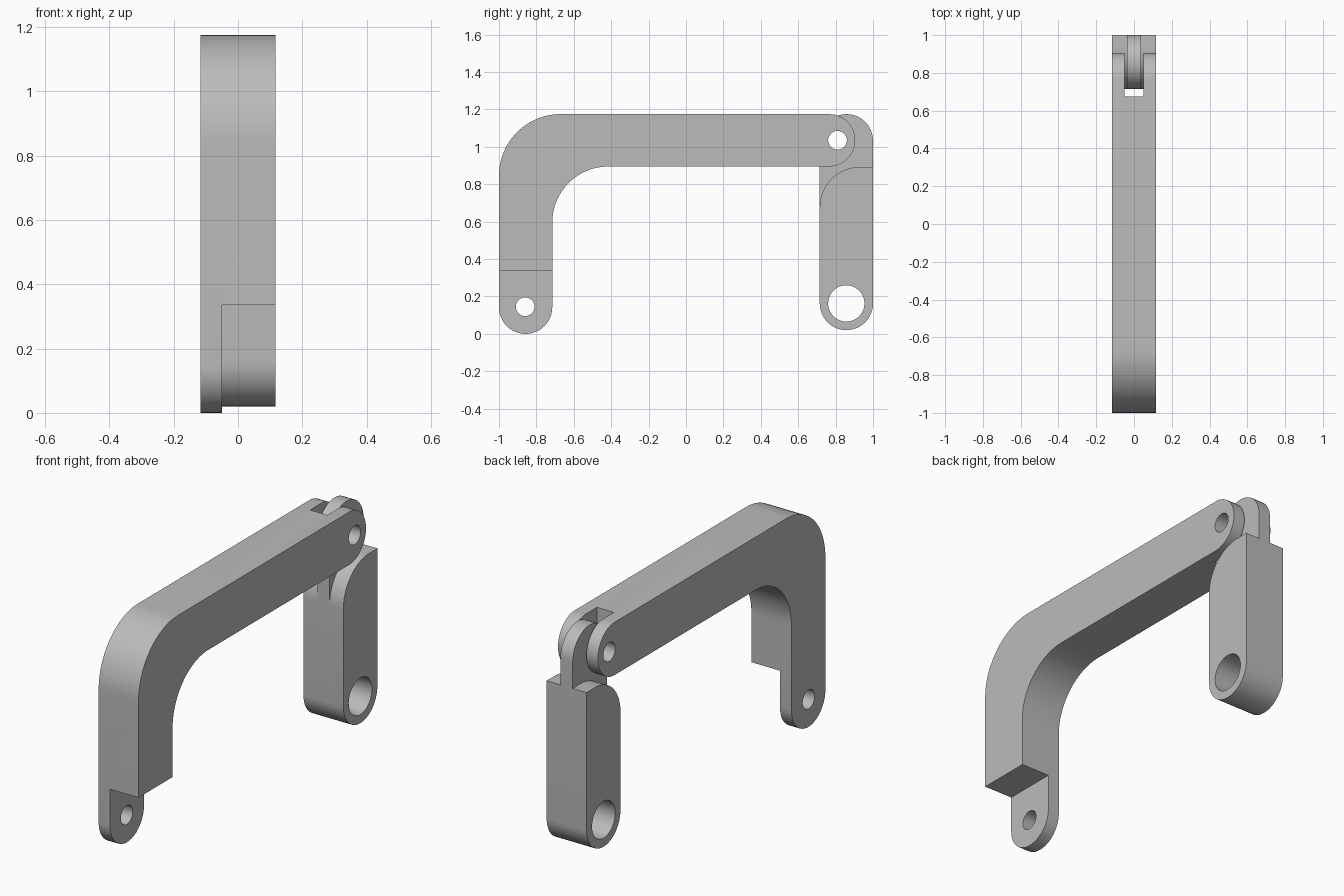
import bpy, bmesh, math

if "Cube" in bpy.data.objects:
    bpy.data.objects.remove(bpy.data.objects["Cube"])

W = 0.117          # half width of the arm and link
R = 0.1425         # radius of the rounded ends

grey = bpy.data.materials.new("plain grey")
grey.diffuse_color = (0.5, 0.5, 0.5, 1)
grey.use_nodes = True
grey.node_tree.nodes["Principled BSDF"].inputs["Base Color"].default_value = grey.diffuse_color


def arc(cy, cz, r, a0, a1, n=24):
    """Points (y, z) along an arc, angles in degrees."""
    return [(cy + r * math.cos(math.radians(a0 + (a1 - a0) * i / n)),
             cz + r * math.sin(math.radians(a0 + (a1 - a0) * i / n))) for i in range(n + 1)]


def extrude(name, profile, x0, x1):
    """Solid from a side profile (y, z), spanning x0..x1."""
    bm = bmesh.new()
    face = bm.faces.new([bm.verts.new((x0, y, z)) for y, z in profile])
    new = bmesh.ops.extrude_face_region(bm, geom=[face])["geom"]
    bmesh.ops.translate(bm, vec=(x1 - x0, 0, 0),
                        verts=[v for v in new if isinstance(v, bmesh.types.BMVert)])
    bmesh.ops.recalc_face_normals(bm, faces=bm.faces)
    mesh = bpy.data.meshes.new(name)
    bm.to_mesh(mesh)
    bm.free()
    ob = bpy.data.objects.new(name, mesh)
    bpy.context.collection.objects.link(ob)
    mesh.materials.append(grey)
    return ob


def box(y0, y1, z0, z1):
    return [(y0, z0), (y1, z0), (y1, z1), (y0, z1)]


def cut(ob, profile, x0=-0.3, x1=0.3):
    """Remove an extruded profile from ob."""
    cutter = extrude("cutter", profile, x0, x1)
    cutter.hide_render = True
    mod = ob.modifiers.new("cut", "BOOLEAN")
    mod.operation, mod.solver, mod.object = "DIFFERENCE", "EXACT", cutter
    bpy.context.view_layer.objects.active = ob
    bpy.ops.object.modifier_apply(modifier=mod.name)
    bpy.data.objects.remove(cutter)


def hole(y, z, r):
    return arc(y, z, r, 0, 352.5, 47)


def smooth(ob):
    bpy.ops.object.select_all(action="DESELECT")
    ob.select_set(True)
    bpy.context.view_layer.objects.active = ob
    bpy.ops.object.shade_smooth_by_angle(angle=math.radians(30))


# Bent arm: rounded front foot, swept corner, rounded rear end
arm = extrude("bent_arm",
              arc(-1 + R, R, R, 180, 360)
              + arc(-0.415, 0.595, 0.30, 180, 90)
              + arc(0.765, 1.035, 0.14, -90, 90)
              + arc(-0.67, 0.845, 0.33, 90, 180), -W, W)
cut(arm, box(-1.2, -0.6, -0.1, 0.335), -0.05, 0.3)     # thin foot tab
cut(arm, box(0.675, 1.2, 0.7, 1.4), -0.05, 0.05)       # fork slot
cut(arm, hole(-0.86, 0.145, 0.05))                     # foot hole
cut(arm, hole(0.81, 1.035, 0.05))                      # pivot hole
smooth(arm)

# Hanging link: wide body with a thin tongue that fits in the fork
link = extrude("hanging_link",
               arc(0.8575, 0.02 + R, R, 180, 360)
               + arc(0.8575, 1.175 - R, R, 0, 180), -W, W)
shoulder = arc(0.93, 0.677, 0.215, 180, 90) + [(1.2, 0.892), (1.2, 1.4), (0.5, 1.4), (0.5, 0.677)]
for side in (-1, 1):
    cut(link, shoulder, *sorted((side * 0.036, side * 0.3)))
cut(link, hole(0.81, 1.035, 0.05))                     # pivot hole
cut(link, hole(0.857, 0.163, 0.097))                   # large lower hole
smooth(link)
